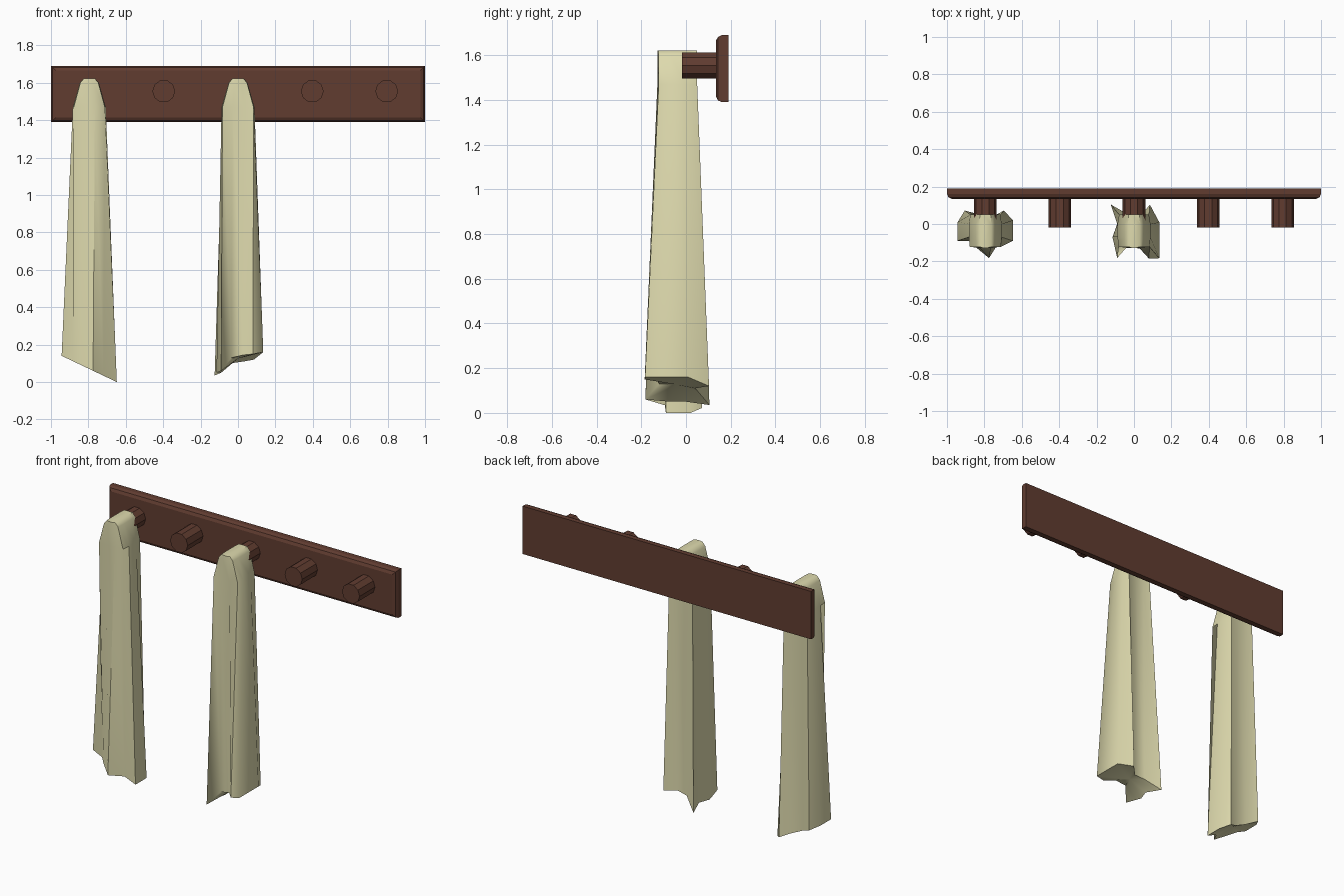
import bpy, bmesh, math

if "Cube" in bpy.data.objects:
    bpy.data.objects.remove(bpy.data.objects["Cube"])


def material(name, color):
    m = bpy.data.materials.new(name)
    m.diffuse_color = color
    m.use_nodes = True
    m.node_tree.nodes["Principled BSDF"].inputs["Base Color"].default_value = m.diffuse_color
    return m


wood = material("dark_wood", (0.12, 0.046, 0.03, 1))
linen = material("cream_cloth", (0.73, 0.70, 0.42, 1))


def loft(name, rings, mat, loc=(0, 0, 0), smooth=False, end_point=None):
    """Skin a list of equal-length rings; close with caps or a final fan point."""
    bm = bmesh.new()
    loops = [[bm.verts.new(p) for p in ring] for ring in rings]
    n = len(loops[0])
    for a, b in zip(loops, loops[1:]):
        for i in range(n):
            j = (i + 1) % n
            bm.faces.new((a[i], a[j], b[j], b[i]))
    bm.faces.new(loops[0])
    if end_point:
        c = bm.verts.new(end_point)
        for i in range(n):
            bm.faces.new((loops[-1][i], loops[-1][(i + 1) % n], c))
    else:
        bm.faces.new(loops[-1])
    bmesh.ops.recalc_face_normals(bm, faces=bm.faces)
    for f in bm.faces:
        f.smooth = smooth
    me = bpy.data.meshes.new(name)
    bm.to_mesh(me)
    bm.free()
    me.materials.append(mat)
    ob = bpy.data.objects.new(name, me)
    ob.location = loc
    bpy.context.collection.objects.link(ob)
    return ob


# Wall board with rounded front edges
def rect(y, inset):
    w, h = 1 - inset, 0.15 - inset
    return [(-w, y, -h), (w, y, -h), (w, y, h), (-w, y, h)]


loft("wall_board",
     [rect(0.19, 0), rect(0.16, 0), rect(0.143, 0.008), rect(0.134, 0.025)],
     wood, (0, 0, 1.54))

# Ten-sided pegs
PEG_X = (-0.795, -0.397, 0, 0.397, 0.795)
for k, x in enumerate(PEG_X):
    rings = [[(0.061 * math.cos(i * math.tau / 10), y, 0.061 * math.sin(i * math.tau / 10))
              for i in range(10)] for y in (0.15, -0.018)]
    loft(f"peg_{k + 1}", rings, wood, (x, 0, 1.555))

# Cloth section at the shoulder: front, right, back, left
SHOULDER = [(-0.083, -0.122), (-0.03, -0.132), (0.03, -0.132), (0.083, -0.122),
            (0.088, -0.07), (0.088, 0.0), (0.08, 0.055), (0.03, 0.05),
            (-0.03, 0.05), (-0.08, 0.055), (-0.088, 0.0), (-0.088, -0.07)]


def towel(name, x, hem):
    rings = []
    for z, s in ((1.622, 0.36), (1.60, 0.58), (1.47, 1.0)):
        rings.append([(px * s, min(max(py, -0.128), 0.05), z) for px, py in SHOULDER])
    rings.append(hem)
    mid_z = sum(p[2] for p in hem) / len(hem)
    ob = loft(name, rings, linen, (x, 0, 0), True, (0, -0.04, mid_z + 0.02))
    bpy.ops.object.select_all(action='DESELECT')
    ob.select_set(True)
    bpy.context.view_layer.objects.active = ob
    bpy.ops.object.shade_smooth_by_angle(angle=math.radians(50))


# Left towel: hem folds cut along a slope
left = [(-0.085, -0.09), (-0.05, -0.125), (0.02, -0.182), (0.075, -0.095),
        (0.147, -0.09), (0.147, 0.02), (0.10, 0.072), (0.04, 0.04),
        (-0.04, 0.04), (-0.11, 0.072), (-0.148, 0.01), (-0.148, -0.09)]
towel("left_towel", -0.795, [(x, y, (0.147 - x) * 0.475) for x, y in left])

# Middle towel: uneven hem
towel("middle_towel", 0, [
    (-0.09, -0.182, 0.06), (-0.035, -0.12, 0.13), (0.03, -0.13, 0.145), (0.08, -0.185, 0.15),
    (0.135, -0.183, 0.16), (0.135, 0.01, 0.16), (0.085, 0.103, 0.12), (0.03, 0.04, 0.11),
    (-0.04, 0.05, 0.10), (-0.125, 0.105, 0.035), (-0.09, 0.0, 0.05), (-0.115, -0.07, 0.05)])
